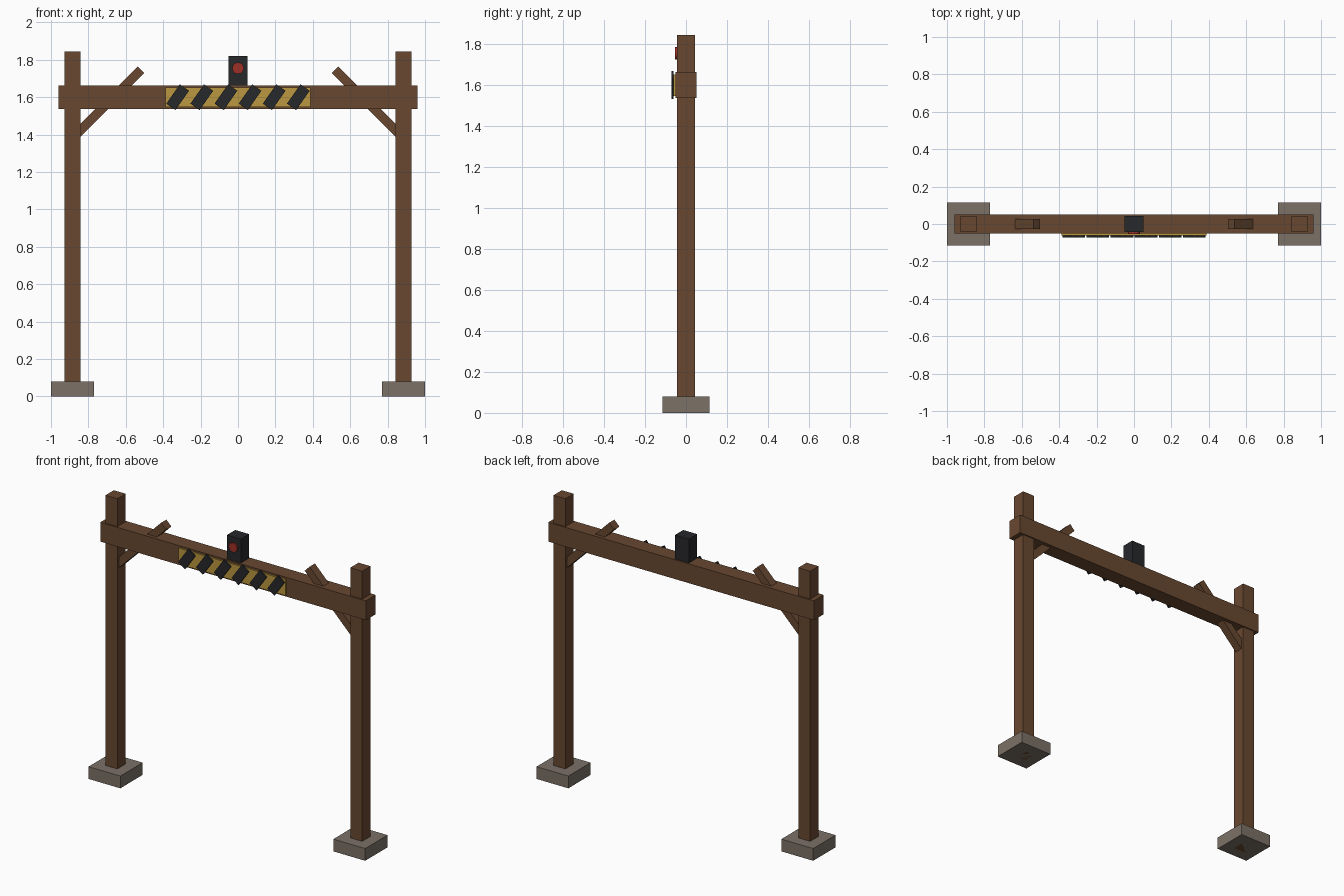
import bpy
from math import radians, pi, hypot

if "Cube" in bpy.data.objects:
    bpy.data.objects.remove(bpy.data.objects["Cube"])


def material(name, rgb):
    m = bpy.data.materials.new(name)
    m.diffuse_color = (*rgb, 1)
    m.use_nodes = True
    m.node_tree.nodes["Principled BSDF"].inputs["Base Color"].default_value = m.diffuse_color
    return m


WOOD = material("wood", (0.14, 0.065, 0.03))
STONE = material("stone", (0.20, 0.165, 0.135))
YELLOW = material("yellow", (0.50, 0.31, 0.05))
BLACK = material("black", (0.02, 0.021, 0.024))
RED = material("red", (0.35, 0.03, 0.02))


def box(name, center, size, mat, tilt=0):
    bpy.ops.mesh.primitive_cube_add(size=1, location=center, rotation=(0, tilt, 0))
    o = bpy.context.object
    o.name = name
    o.scale = size
    o.data.materials.append(mat)
    return o


# Footings, posts and diagonal braces, mirrored left and right
for side, s in (("left", -1), ("right", 1)):
    box(f"{side}_footing", (s * 0.885, 0, 0.04), (0.23, 0.23, 0.08), STONE)
    box(f"{side}_post", (s * 0.885, 0, 0.9225), (0.086, 0.086, 1.845), WOOD)
    x0, z0, x1, z1 = 0.87, 1.395, 0.519, 1.746
    box(f"{side}_brace", (s * (x0 + x1) / 2, 0, (z0 + z1) / 2),
        (0.05, 0.055, hypot(x1 - x0, z1 - z0)), WOOD, -s * radians(45))

# Crossbeam
box("crossbeam", (0, 0, 1.6), (1.92, 0.102, 0.126), WOOD)

# Hazard board with slanted stripes
box("hazard_board", (0, -0.055, 1.6), (0.775, 0.014, 0.104), YELLOW)
for i in range(6):
    box(f"hazard_stripe_{i + 1}", ((i - 2.5) * 0.129, -0.066, 1.6),
        (0.06, 0.010, 0.126), BLACK, radians(35))

# Signal lamp housing and lens
box("lamp_housing", (0, 0, 1.74), (0.10, 0.086, 0.16), BLACK)
bpy.ops.mesh.primitive_cylinder_add(vertices=12, radius=0.031, depth=0.02,
                                    location=(0, -0.043, 1.755),
                                    rotation=(pi / 2, 0, 0))
lens = bpy.context.object
lens.name = "lamp_lens"
lens.data.materials.append(RED)
